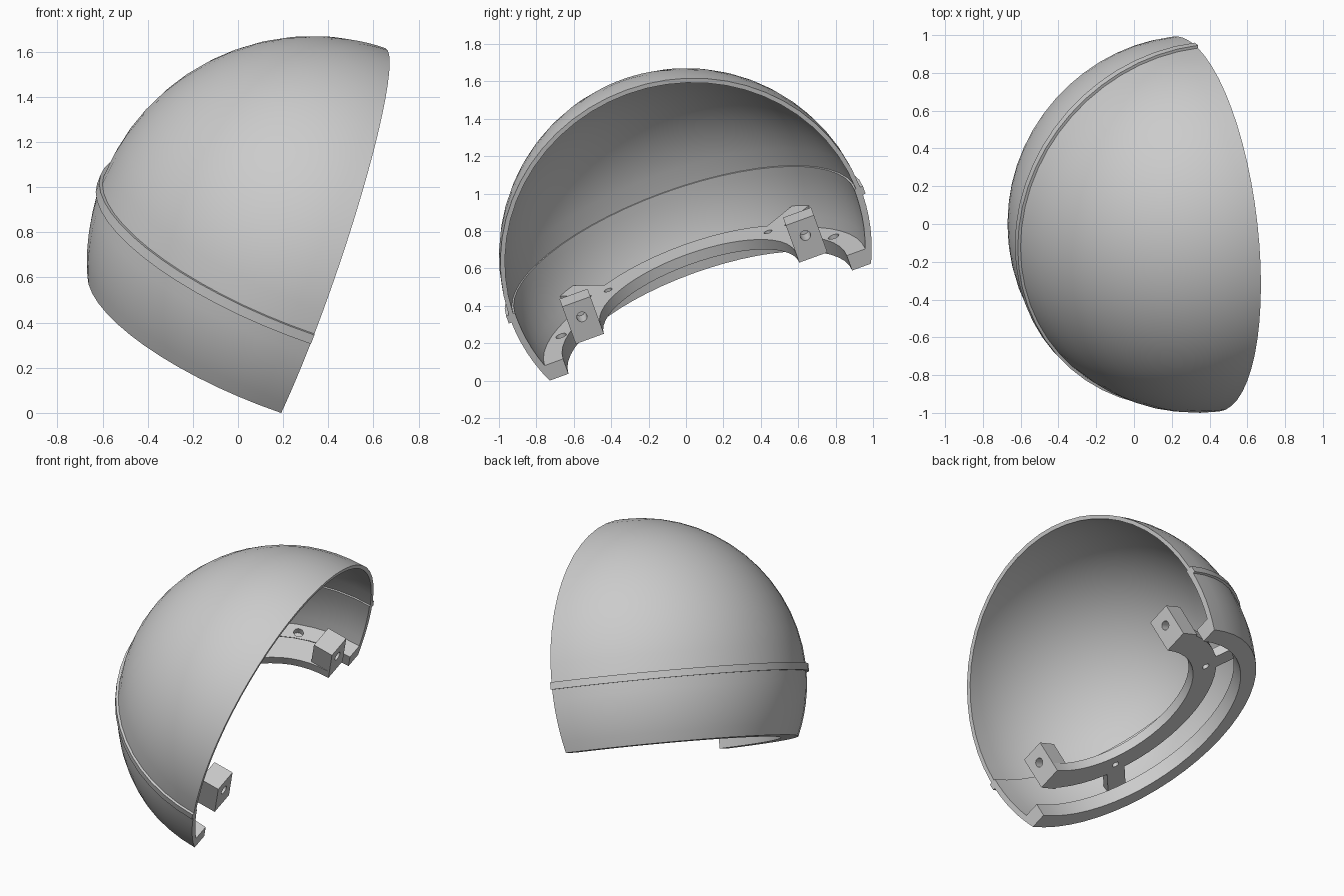
import bpy, bmesh
from math import sin, cos, pi, radians, sqrt
from mathutils import Matrix

cube = bpy.data.objects.get("Cube")
if cube:
    bpy.data.objects.remove(cube)

# One plain grey for the whole shell
grey = bpy.data.materials.new("light_grey")
grey.use_nodes = True
GREY = (0.6, 0.6, 0.6, 1)
grey.diffuse_color = GREY
grey.node_tree.nodes["Principled BSDF"].inputs["Base Color"].default_value = GREY

# Half dome is built upright (cut face toward +x), then tilted on two axes
TILT = (Matrix.Translation((0.33, 0, 0.67))
        @ Matrix.Rotation(radians(20), 4, 'X')
        @ Matrix.Rotation(radians(20), 4, 'Y'))


def finish(name, bm):
    bmesh.ops.remove_doubles(bm, verts=bm.verts, dist=1e-5)
    bmesh.ops.recalc_face_normals(bm, faces=bm.faces)
    mesh = bpy.data.meshes.new(name)
    bm.to_mesh(mesh)
    bm.free()
    mesh.transform(TILT)
    mesh.materials.append(grey)
    ob = bpy.data.objects.new(name, mesh)
    bpy.context.collection.objects.link(ob)
    return ob


def half_turn(name, profile, steps=28):
    """Sweep a closed (radius, height) profile through half a turn."""
    bm = bmesh.new()
    rings = []
    for i in range(steps + 1):
        a = pi * i / steps
        rings.append([bm.verts.new((-r * sin(a), r * cos(a), h)) for r, h in profile])
    n = len(profile)
    for a, b in zip(rings, rings[1:]):
        for j in range(n):
            k = (j + 1) % n
            bm.faces.new((a[j], a[k], b[k], b[j]))
    bm.faces.new(rings[0])
    bm.faces.new(rings[-1])
    return finish(name, bm)


def box(name, size, centre, turn=0):
    bm = bmesh.new()
    bmesh.ops.create_cube(bm, size=1)
    bm.transform(Matrix.Rotation(turn, 4, 'Z') @ Matrix.Translation(centre)
                 @ Matrix.Diagonal((*size, 1)))
    return finish(name, bm)


def drill(ob, centre, radius, depth, sideways=False):
    bm = bmesh.new()
    bmesh.ops.create_cone(bm, cap_ends=True, segments=20, radius1=radius,
                          radius2=radius, depth=depth)
    turn = Matrix.Rotation(pi / 2, 4, 'Y') if sideways else Matrix()
    bm.transform(Matrix.Translation(centre) @ turn)
    cutter = finish("hole_cutter", bm)
    cutter.hide_render = True
    mod = ob.modifiers.new("hole", 'BOOLEAN')
    mod.operation, mod.solver, mod.object = 'DIFFERENCE', 'EXACT', cutter
    bpy.context.view_layer.objects.active = ob
    bpy.ops.object.modifier_apply(modifier=mod.name)
    bpy.data.objects.remove(cutter)


def arc(radius, low, high, count):
    """Points on a sphere section between two heights."""
    heights = [low + (high - low) * i / count for i in range(count + 1)]
    return [(sqrt(max(radius ** 2 - h * h, 0)), h) for h in heights]


def cap_arc(radius, low, count):
    """Evenly spaced points from a height up to the pole."""
    start = low / radius
    return [(radius * cos(start + (pi / 2 - start) * i / count),
             radius * sin(start + (pi / 2 - start) * i / count))
            for i in range(count + 1)]


# Shell: upper dome, and lower skirt with the outer band and inward flange
SEAM = 0.025
upper_dome = half_turn("upper_dome",
                       cap_arc(1.0, SEAM, 14) + cap_arc(0.975, SEAM, 14)[::-1])
BASE, FLANGE_TOP, BAND = -0.405, -0.315, -0.02
skirt_profile = (arc(1.0, BASE, BAND, 6)
                 + [(1.015, BAND), (1.015, SEAM), (0.965, SEAM)]
                 + arc(0.965, BAND, FLANGE_TOP, 5)
                 + [(0.807, FLANGE_TOP), (0.807, BASE)])
lower_skirt = half_turn("lower_skirt", skirt_profile)

# Inner mounting ring
R_IN, R_OUT, LOW, TOP = 0.556, 0.716, -0.26, -0.2
mounting_ring = half_turn("mounting_ring",
                          [(R_IN, LOW), (R_OUT, LOW), (R_OUT, TOP), (R_IN, TOP)])
parts = [upper_dome, lower_skirt, mounting_ring]

MID = (R_IN + R_OUT) / 2
for side, label in ((1, "back"), (-1, "front")):
    # Spoke from ring to skirt
    parts.append(box(label + "_spoke", (0.25, 0.12, TOP - LOW),
                     (0.825, 0, (TOP + LOW) / 2), pi - side * pi / 4))
    # End block with a sideways bolt hole
    block = box(label + "_block", (0.13, R_OUT - R_IN, 0.225),
                (-0.065, side * MID, LOW + 0.1125))
    drill(block, (0, side * MID, -0.127), 0.028, 0.2, sideways=True)
    parts.append(block)
    # Screw holes in the ring and flange
    drill(mounting_ring, (-0.455, side * 0.455, -0.23), 0.022, 0.2)
    drill(lower_skirt, (-0.35, side * 0.775, FLANGE_TOP), 0.03, 0.08)

for ob in parts:
    bpy.ops.object.select_all(action='DESELECT')
    ob.select_set(True)
    bpy.context.view_layer.objects.active = ob
    bpy.ops.object.shade_smooth_by_angle(angle=radians(30))
